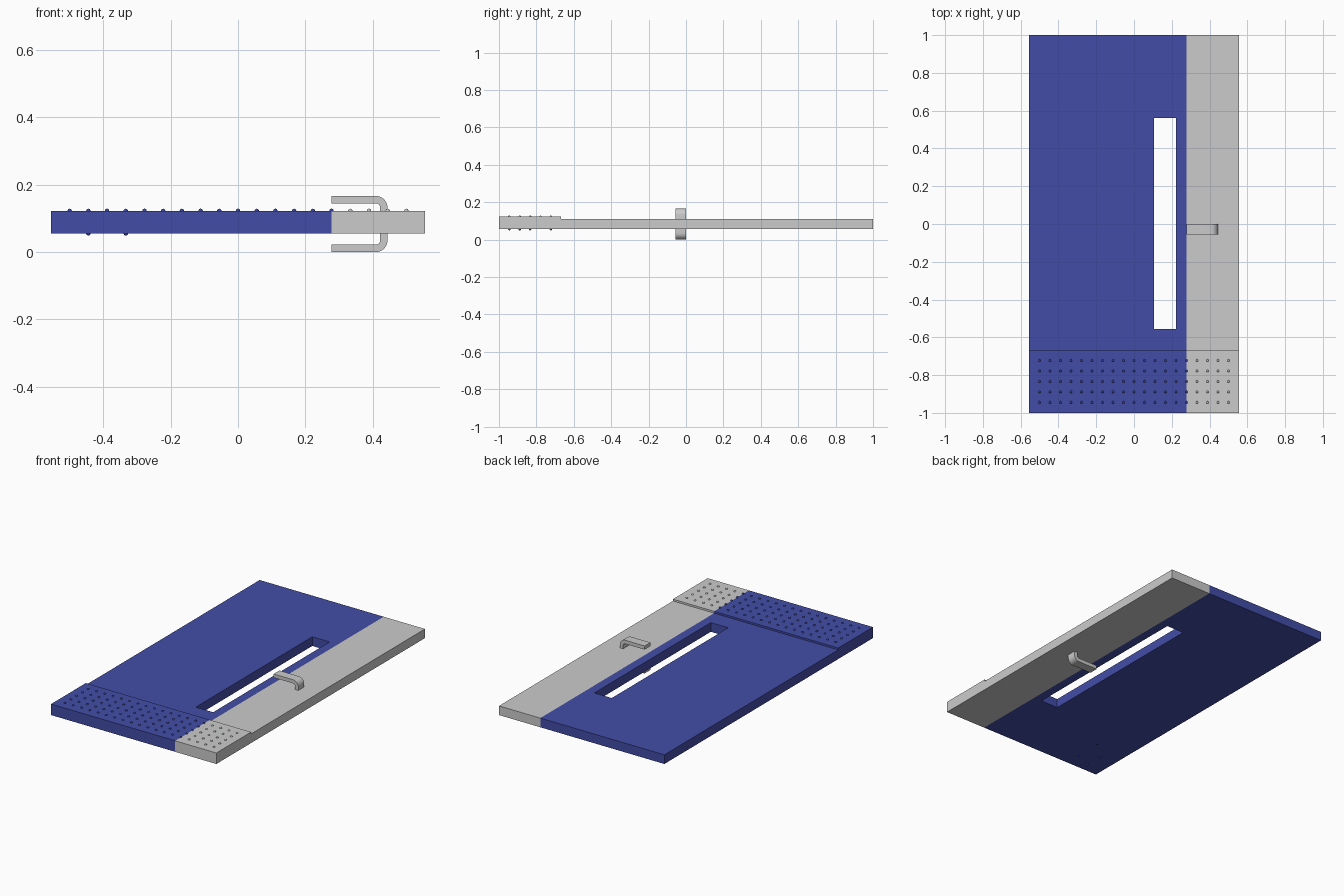
import bpy, bmesh
from math import sin, cos, pi

if "Cube" in bpy.data.objects:
    bpy.data.objects.remove(bpy.data.objects["Cube"])

W, Z0, Z1, Z2 = 0.555, 0.0557, 0.1113, 0.1225   # half width, slab bottom, slab top, plate top
SPLIT = 0.278                                   # blue / grey border
PLATE_Y = -0.667

blue = bpy.data.materials.new("blue_paint")
blue.diffuse_color = (0.055, 0.073, 0.39, 1)
blue.use_nodes = True
blue.node_tree.nodes["Principled BSDF"].inputs["Base Color"].default_value = blue.diffuse_color


def finish(bm, name, mat=None, smooth=False):
    bmesh.ops.recalc_face_normals(bm, faces=bm.faces[:])
    me = bpy.data.meshes.new(name)
    bm.to_mesh(me)
    bm.free()
    ob = bpy.data.objects.new(name, me)
    bpy.context.collection.objects.link(ob)
    if mat:
        me.materials.append(mat)
    if smooth:
        bpy.context.view_layer.objects.active = ob
        ob.select_set(True)
        bpy.ops.object.shade_smooth_by_angle()
        ob.select_set(False)
    return ob


def extrude(bm, vec):
    geo = bmesh.ops.extrude_face_region(bm, geom=bm.faces[:])["geom"]
    verts = [g for g in geo if isinstance(g, bmesh.types.BMVert)]
    bmesh.ops.translate(bm, verts=verts, vec=vec)


def slab(name, xs, ys, z0, z1, mat=None, holes=()):
    """Board from a grid of cells, leaving out the listed cells."""
    bm = bmesh.new()
    v = [[bm.verts.new((x, y, z0)) for y in ys] for x in xs]
    for i in range(len(xs) - 1):
        for j in range(len(ys) - 1):
            if (i, j) not in holes:
                bm.faces.new((v[i][j], v[i + 1][j], v[i + 1][j + 1], v[i][j + 1]))
    extrude(bm, (0, 0, z1 - z0))
    return finish(bm, name, mat)


def rivets(name, points, mat=None):
    bm = bmesh.new()
    for p in points:
        made = bmesh.ops.create_uvsphere(bm, u_segments=12, v_segments=8, radius=0.0065)
        bmesh.ops.translate(bm, verts=made["verts"], vec=p)
    finish(bm, name, mat, True)


# Door leaf: blue panel with a window slot, grey strip on the handle side
slab("door_panel", (-W, 0.106, 0.2225, SPLIT), (-1, -0.556, 0.561, 1), Z0, Z1, blue, {(1, 1)})
slab("door_edge_strip", (SPLIT, W), (-1, 1), Z0, Z1)

# Raised kick plate
slab("kick_plate_blue", (-W, SPLIT), (-1, PLATE_Y), Z1, Z2, blue)
slab("kick_plate_grey", (SPLIT, W), (-1, PLATE_Y), Z1, Z2)

# Rivets on the plate, and the few that show underneath
step = 0.5 / 9
grid = [(i * step, -1 + j * step, Z2) for i in range(-9, 10) for j in range(1, 6)]
rivets("rivets_blue", [p for p in grid if p[0] < 0.28], blue)
rivets("rivets_grey", [p for p in grid if p[0] > 0.28])
rivets("rivets_underside", [(-8 * step, -1 + step, Z0), (-8 * step, -1 + 3 * step, Z0),
                            (-6 * step, -1 + 2 * step, Z0), (-6 * step, -1 + 5 * step, Z0)], blue)


# Lever handles: bent bar profile extruded along y, mirrored below the door
def lever(name, sign):
    mid, x0, x1, top, t, r = (Z0 + Z1) / 2, SPLIT, 0.444, 0.0835, 0.022, 0.035
    cx, cz = x1 - r, top - r
    arc = [k * pi / 16 for k in range(9)]
    outer = [(cx + r * cos(a), cz + r * sin(a)) for a in arc]
    inner = [(cx + (r - t) * cos(a), cz + (r - t) * sin(a)) for a in reversed(arc)]
    prof = [(x1, 0.02)] + outer + [(x0, top), (x0, top - t)] + inner + [(x1 - t, 0.02)]
    bm = bmesh.new()
    bm.faces.new([bm.verts.new((x, -0.0555, mid + sign * z)) for x, z in prof])
    extrude(bm, (0, 0.0555, 0))
    finish(bm, name, None, True)


lever("handle_top", 1)
lever("handle_bottom", -1)
